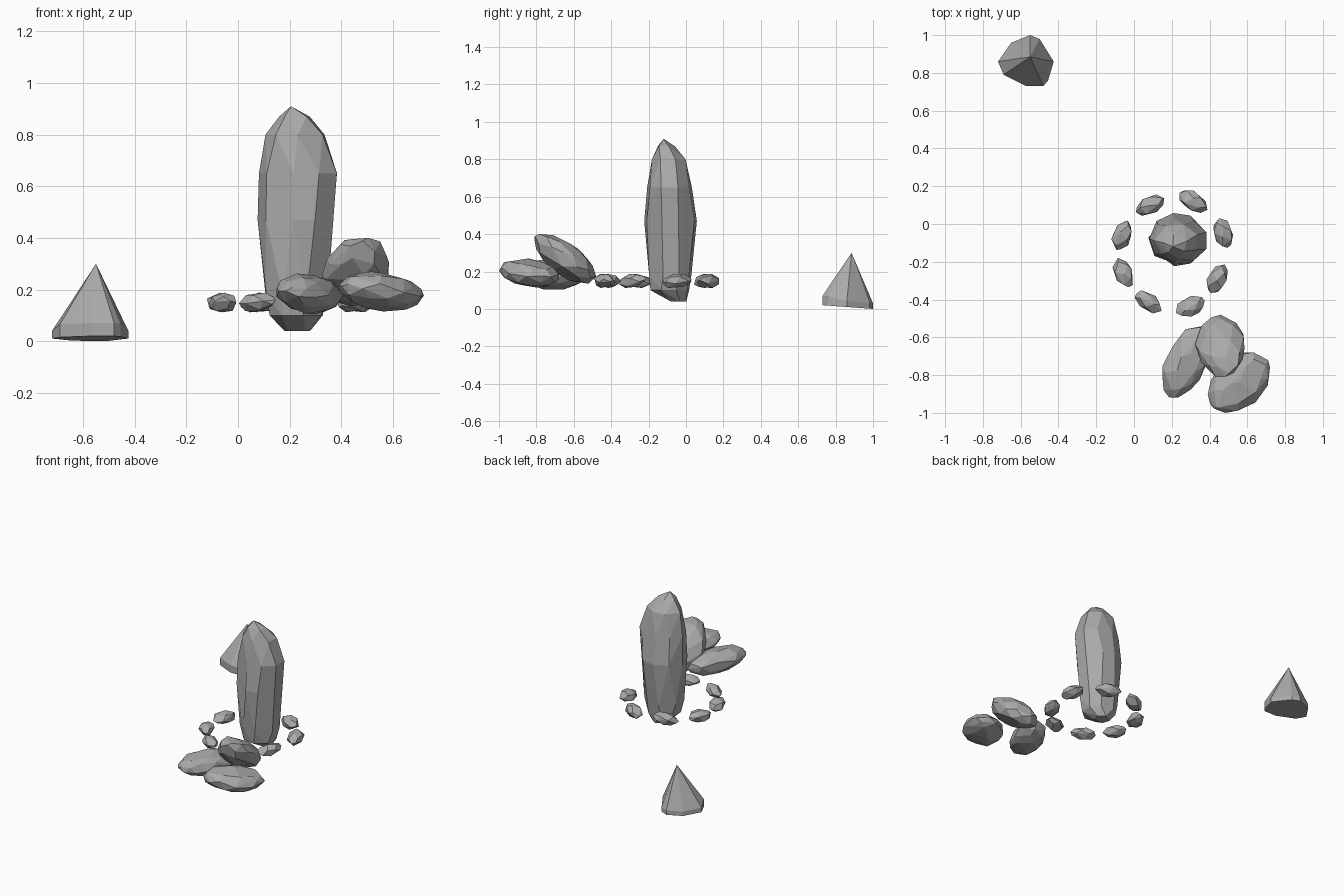
import bpy, bmesh, math, random
from mathutils import Vector, Euler

random.seed(7)
cube = bpy.data.objects.get("Cube")
if cube:
    bpy.data.objects.remove(cube, do_unlink=True)

stone = bpy.data.materials.new("stone grey")
stone.use_nodes = True
stone.diffuse_color = (0.4, 0.4, 0.4, 1)
stone.node_tree.nodes["Principled BSDF"].inputs["Base Color"].default_value = (0.4, 0.4, 0.4, 1)


def hull_object(name, points, flatten=9):
    """Chiselled stone: convex hull with nearly flat neighbours merged."""
    bm = bmesh.new()
    for p in points:
        bm.verts.new(p)
    res = bmesh.ops.convex_hull(bm, input=bm.verts)
    junk = {v for v in res["geom_interior"] if isinstance(v, bmesh.types.BMVert)}
    bmesh.ops.delete(bm, geom=list(junk), context="VERTS")
    bmesh.ops.dissolve_limit(bm, angle_limit=math.radians(flatten),
                             verts=bm.verts, edges=bm.edges)
    bmesh.ops.recalc_face_normals(bm, faces=bm.faces)
    mesh = bpy.data.meshes.new(name)
    bm.to_mesh(mesh)
    bm.free()
    mesh.materials.append(stone)
    obj = bpy.data.objects.new(name, mesh)
    bpy.context.collection.objects.link(obj)
    return obj


def fit(points, lo, hi):
    """Stretch points to fill the box lo..hi."""
    a = [min(p[i] for p in points) for i in range(3)]
    b = [max(p[i] for p in points) for i in range(3)]
    return [Vector([lo[i] + (p[i] - a[i]) / (b[i] - a[i]) * (hi[i] - lo[i])
                    for i in range(3)]) for p in points]


def rock(name, lo, hi, size, yaw, pitch=0, count=40):
    """Rounded stone, long along its own x, turned and fitted to a box."""
    turn = Euler((0, math.radians(pitch), math.radians(yaw))).to_matrix()
    spin = random.uniform(0, 6)
    points = []
    for i in range(count):
        x = 1 - 2 * i / (count - 1)
        r = math.sqrt(1 - x * x)
        a = spin + i * 2.39996 + random.uniform(-0.25, 0.25)
        p = Vector((x, r * math.cos(a), r * math.sin(a))) * random.uniform(0.93, 1.04)
        points.append(turn @ Vector([c * s for c, s in zip(p, size)]))
    return hull_object(name, fit(points, lo, hi))


def ring(x0, x1, y0, y1, z, sides, phase):
    cx, cy = (x0 + x1) / 2, (y0 + y1) / 2
    for i in range(sides):
        a = phase + math.tau * (i + random.uniform(-0.15, 0.15)) / sides
        yield Vector((cx + (x1 - x0) / 2 * math.cos(a) * 1.03,
                      cy + (y1 - y0) / 2 * math.sin(a) * 1.03, z))


# Tall standing stone, from stacked rings
levels = [(0.18, 0.28, -0.09, 0.00, 0.04, 5), (0.12, 0.33, -0.19, 0.02, 0.10, 8),
          (0.10, 0.35, -0.20, 0.03, 0.18, 8), (0.08, 0.38, -0.22, 0.055, 0.47, 9),
          (0.085, 0.39, -0.205, 0.03, 0.65, 9), (0.11, 0.34, -0.18, 0.00, 0.80, 7),
          (0.16, 0.28, -0.16, -0.06, 0.87, 5)]
points = [Vector((0.205, -0.12, 0.91))]
for level in levels:
    points += ring(*level, 0.35)
hull_object("standing_stone", points, 7)

# Pointed stone on a slightly tilted base
base = [(-.72, .86), (-.65, .96), (-.55, 1.0), (-.5, .98), (-.425, .86),
        (-.455, .76), (-.48, .73), (-.57, .73), (-.69, .79)]
peak = Vector((-0.55, 0.885, 0.30))
points = [peak]
for x, y in base:
    foot = Vector((x, y, 0.02 * (1 - y) / 0.27))
    points.append(foot)
    points.append(foot + Vector((0, 0, 0.03 + 0.02 * (y < 0.8))))
    shoulder = foot.lerp(peak, 0.55)
    points.append(shoulder + (shoulder - Vector((peak.x, peak.y, shoulder.z))) * 0.12)
hull_object("pointed_stone", points, 8)

# Heap of three boulders
rock("left_boulder", (.39, -1.0, .115), (.72, -.68, .27), (.21, .14, .075), 35, 6, 50)
rock("right_boulder", (.15, -.92, .105), (.41, -.54, .262), (.21, .115, .08), 62, 3, 50)
rock("top_boulder", (.325, -.81, .135), (.585, -.48, .40), (.20, .13, .085), 98, 33, 50)

# Circle of small stones around the standing stone: centre and heading
circle = [(0.085, 0.10, 25), (0.315, 0.118, -30), (0.472, -0.048, 105), (0.44, -0.29, 65),
          (0.298, -0.435, 22), (0.075, -0.412, -35), (-0.06, -0.257, 108), (-0.067, -0.06, 72)]
for n, (x, y, yaw) in enumerate(circle):
    c, s = abs(math.cos(math.radians(yaw))), abs(math.sin(math.radians(yaw)))
    w, d = math.hypot(0.08 * c, 0.05 * s), math.hypot(0.08 * s, 0.05 * c)
    rock(f"circle_stone_{n + 1}", (x - w, y - d, 0.112), (x + w, y + d, 0.188),
         (0.085, 0.05, 0.038), yaw, random.uniform(-8, 8), 18)
